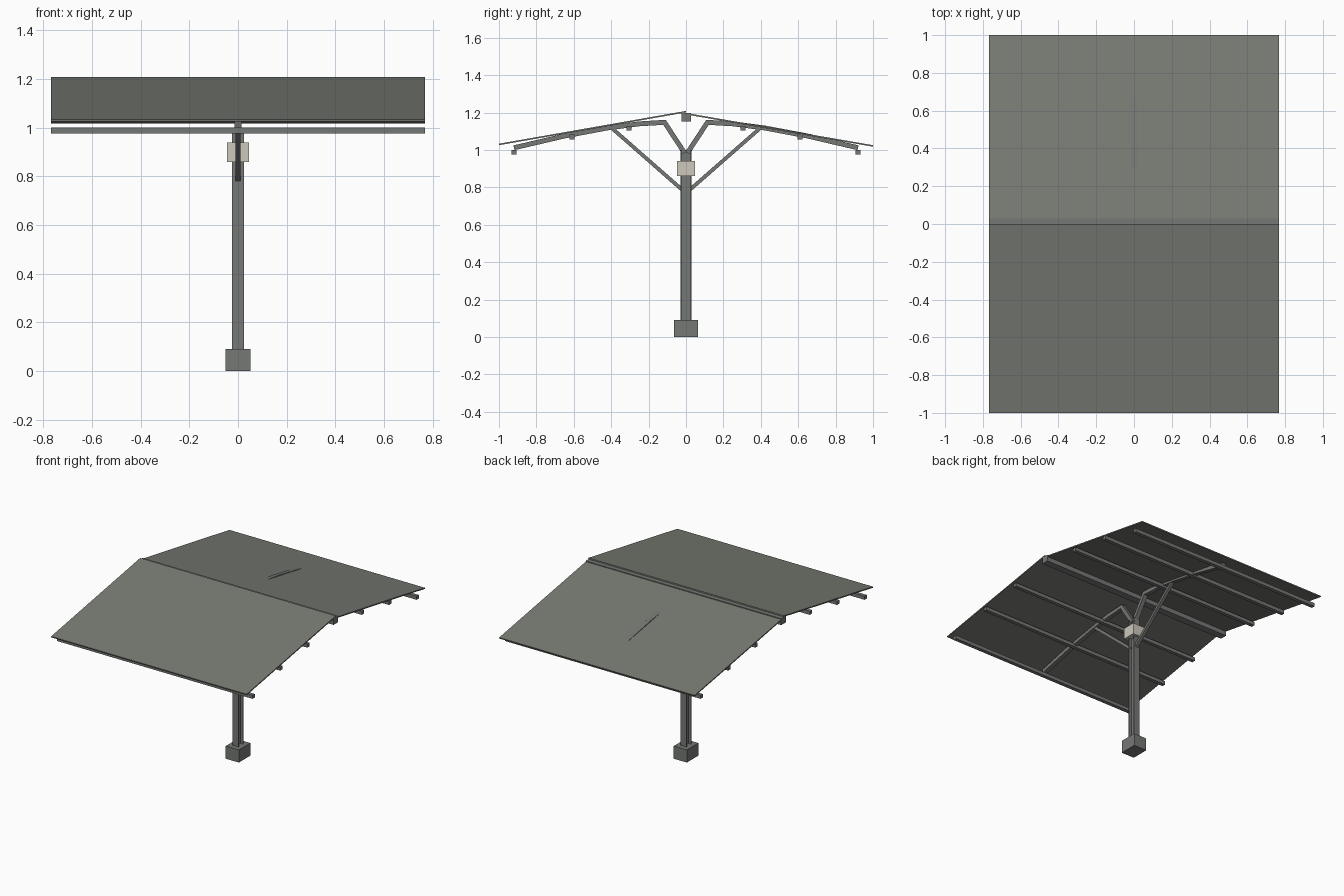
import bpy
from mathutils import Vector

cube = bpy.data.objects.get("Cube")
if cube:
    bpy.data.objects.remove(cube, do_unlink=True)


def material(name, rgb):
    m = bpy.data.materials.new(name)
    m.use_nodes = True
    m.diffuse_color = (*rgb, 1)
    m.node_tree.nodes["Principled BSDF"].inputs["Base Color"].default_value = (*rgb, 1)
    return m


STEEL = material("grey steel", (0.18, 0.19, 0.18))
ROOF = material("warm grey sheet", (0.19, 0.2, 0.175))
BEIGE = material("beige box", (0.62, 0.58, 0.5))


def make(name, verts, faces, mat):
    mesh = bpy.data.meshes.new(name)
    mesh.from_pydata(verts, [], faces)
    mesh.materials.append(mat)
    obj = bpy.data.objects.new(name, mesh)
    bpy.context.collection.objects.link(obj)
    return obj


def box(name, size, centre, mat):
    """Axis-aligned box."""
    sx, sy, sz = (s / 2 for s in size)
    path = [(centre[1], centre[2] - sz), (centre[1], centre[2] + sz)]
    return sweep(name, path, sy * 2, sx * 2, mat, centre[0])


def sweep(name, path, thick, width, mat, x=0):
    """Rectangular bar following a path of (y, z) points."""
    pts = [Vector(p) for p in path]
    verts, faces = [], []
    for i, p in enumerate(pts):
        a = (p - pts[i - 1]).normalized() if i else None
        b = (pts[i + 1] - p).normalized() if i < len(pts) - 1 else None
        a, b = a or b, b or a
        t = (a + b).normalized()
        # mitre the joint so the bar keeps its thickness
        n = Vector((-t.y, t.x)) * thick / 2 / max(t.dot(a), 0.3)
        for sx, sn in ((-1, -1), (1, -1), (1, 1), (-1, 1)):
            q = p + n * sn
            verts.append((x + sx * width / 2, q.x, q.y))
    for i in range(len(pts) - 1):
        k = 4 * i
        for j in range(4):
            m = (j + 1) % 4
            faces.append((k + j, k + m, k + 4 + m, k + 4 + j))
    e = len(verts) - 4
    faces += [(3, 2, 1, 0), (e, e + 1, e + 2, e + 3)]
    return make(name, verts, faces, mat)


# Footing, H-section post and control box
box("footing", (0.103, 0.128, 0.09), (0, 0, 0.045), STEEL)
box("post_web", (0.008, 0.048, 0.91), (0, 0, 0.545), STEEL)
for side, label in ((-1, "front"), (1, "back")):
    box(f"{label}_post_flange", (0.048, 0.008, 0.91), (0, side * 0.025, 0.545), STEEL)
box("control_box", (0.09, 0.094, 0.08), (0, 0, 0.9), BEIGE)

# Bent arms, braces and purlins, mirrored front to back
ARM = [(0.008, 0.985), (0.115, 1.148), (0.25, 1.14), (0.42, 1.118), (0.65, 1.075), (0.92, 1.012)]
BRACE = [(0.02, 0.787), (0.4, 1.12)]
PURLINS = [(0.305, 1.116), (0.61, 1.07), (0.92, 0.988)]
WIDTH = 1.535
for side, label in ((-1, "front"), (1, "back")):
    sweep(f"{label}_arm", [(side * y, z) for y, z in ARM], 0.026, 0.03, STEEL)
    sweep(f"{label}_brace", [(side * y, z) for y, z in BRACE], 0.02, 0.022, STEEL)
    for i, (y, z) in enumerate(PURLINS):
        box(f"{label}_purlin_{i + 1}", (WIDTH, 0.026, 0.025), (0, side * y, z), STEEL)
box("ridge_beam", (WIDTH, 0.052, 0.046), (0, 0.002, 1.176), STEEL)

# Two sloping roof sheets, the front one slightly higher at the ridge
sweep("front_roof", [(-0.999, 1.03), (0, 1.205)], 0.008, WIDTH, ROOF)
sweep("back_roof", [(0, 1.194), (0.999, 1.022)], 0.008, WIDTH, ROOF)

# Make every face point outwards
import bmesh
for obj in bpy.context.collection.objects:
    if obj.type == "MESH":
        bm = bmesh.new()
        bm.from_mesh(obj.data)
        bmesh.ops.recalc_face_normals(bm, faces=bm.faces)
        bm.to_mesh(obj.data)
        bm.free()
